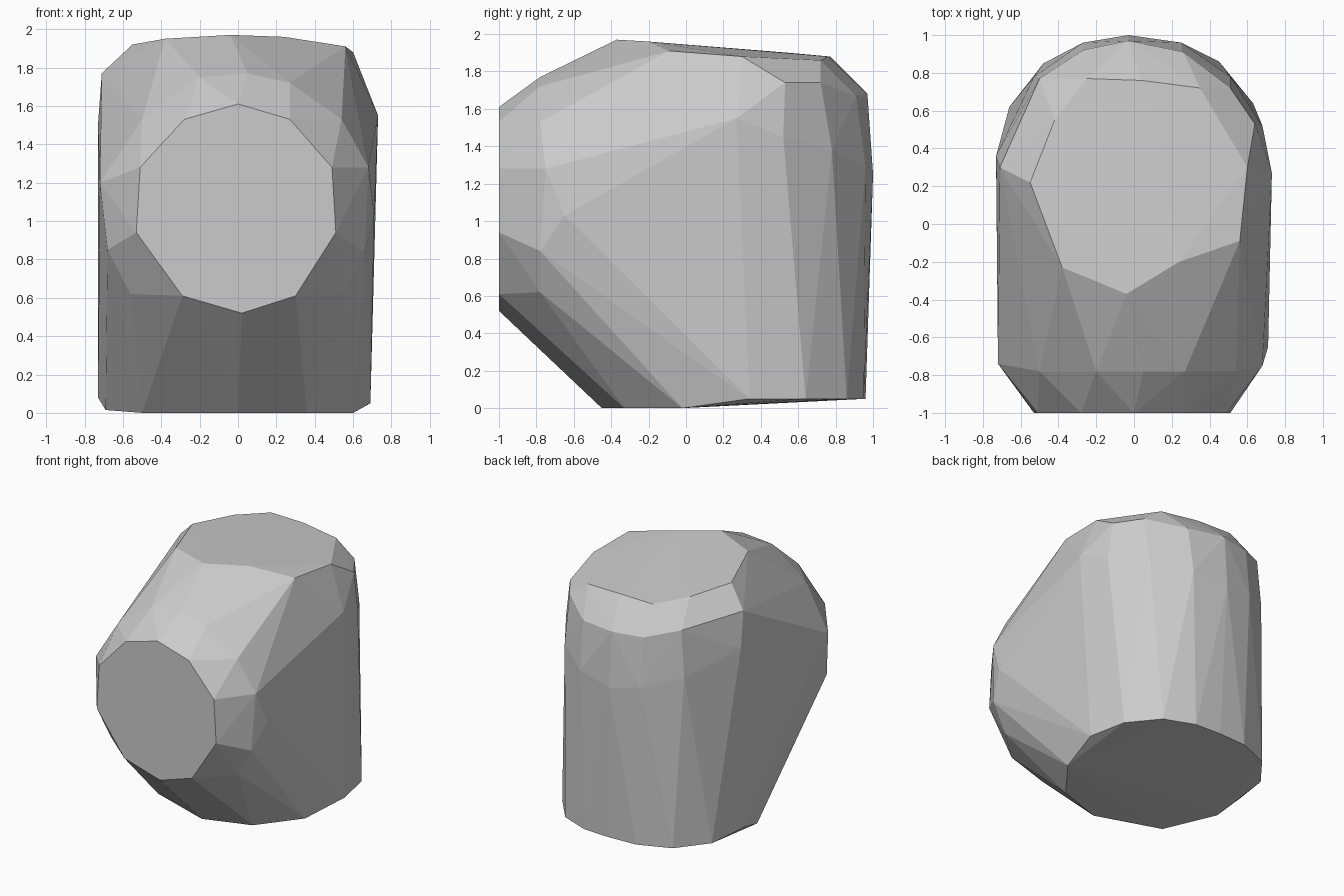
import bpy
import bmesh
import math

default_cube = bpy.data.objects.get("Cube")
if default_cube:
    bpy.data.objects.remove(default_cube, do_unlink=True)


def make_material(name, colour):
    material = bpy.data.materials.new(name)
    material.use_nodes = True
    material.diffuse_color = colour
    shader = material.node_tree.nodes["Principled BSDF"]
    shader.inputs["Base Color"].default_value = colour
    return material


def hull_object(name, sections, material):
    """Stretch a faceted convex skin over all the cross-sections."""
    bm = bmesh.new()
    for section in sections:
        for point in section:
            bm.verts.new(point)
    result = bmesh.ops.convex_hull(bm, input=bm.verts[:], use_existing_faces=False)
    spare = set(result["geom_interior"]) | set(result["geom_unused"])
    inner = [item for item in spare if isinstance(item, bmesh.types.BMVert)]
    bmesh.ops.delete(bm, geom=inner, context="VERTS")
    # Merge the nearly coplanar triangles into clean flat faces
    bmesh.ops.dissolve_limit(bm, angle_limit=math.radians(0.5),
                             verts=bm.verts[:], edges=bm.edges[:])
    bmesh.ops.recalc_face_normals(bm, faces=bm.faces[:])
    mesh = bpy.data.meshes.new(name)
    bm.to_mesh(mesh)
    bm.free()
    mesh.materials.append(material)
    body = bpy.data.objects.new(name, mesh)
    bpy.context.scene.collection.objects.link(body)
    return body


# Flat front disc, as x and z
disc_outline = [(0, 1.61), (.27, 1.53), (.49, 1.28), (.51, .94), (.3, .61),
                (.02, .52), (-.29, .61), (-.53, .94), (-.51, 1.28), (-.28, 1.53)]
front_disc = [(x, -1, z) for x, z in disc_outline]

# Bevelled shoulder behind the disc, as x and z
shoulder_outline = [(.05, 1.77), (.27, 1.72), (.54, 1.53), (.66, .84), (.55, .62),
                    (-.56, .62), (-.68, .85), (-.5, 1.53), (-.2, 1.75)]
front_shoulder = [(x, -.78, z) for x, z in shoulder_outline]
shoulder_sides = [(.68, -.75, 1.28), (.71, -.65, 1.03), (-.72, -.74, 1.2)]

# Rounded foot: level at the front, lifting slightly towards the back
foot_outline = [(0, -.45), (.36, -.33), (.6, -.02), (.69, .34), (.63, .64),
                (.45, .86), (.22, .95), (0, .96), (-.23, .95), (-.48, .85),
                (-.66, .62), (-.69, .1), (-.5, -.28)]
foot = [(x, y, .05 * min(1, max(0, y * 3))) for x, y in foot_outline]
foot_side = [(-.73, .32, .08)]

# Widest line around the back wall
back_wall = [(.73, .27, 1.55), (.68, .52, 1.45), (.51, .78, 1.38), (.25, .96, 1.3),
             (-.03, 1, 1.25), (-.27, .96, 1.3), (-.53, .78, 1.38), (-.73, .36, 1.5)]

# Bevel between the back wall and the top
top_bevel = [(.64, .53, 1.74), (.51, .72, 1.74), (.26, .91, 1.67), (-.03, .97, 1.68),
             (-.27, .92, 1.68), (-.5, .77, 1.74), (-.71, .3, 1.77)]

# Gently sloping top
top_cap = [(-.04, -.37, 1.97), (.24, -.2, 1.96), (.56, -.09, 1.91), (.6, .3, 1.88),
           (.35, .72, 1.86), (.04, .76, 1.88), (-.25, .77, 1.88), (-.42, .55, 1.9),
           (-.55, .22, 1.92), (-.38, -.23, 1.95)]

grey = make_material("plain_grey", (.6, .6, .6, 1))
hull_object("faceted_body",
            [front_disc, front_shoulder, shoulder_sides, foot, foot_side,
             back_wall, top_bevel, top_cap],
            grey)
